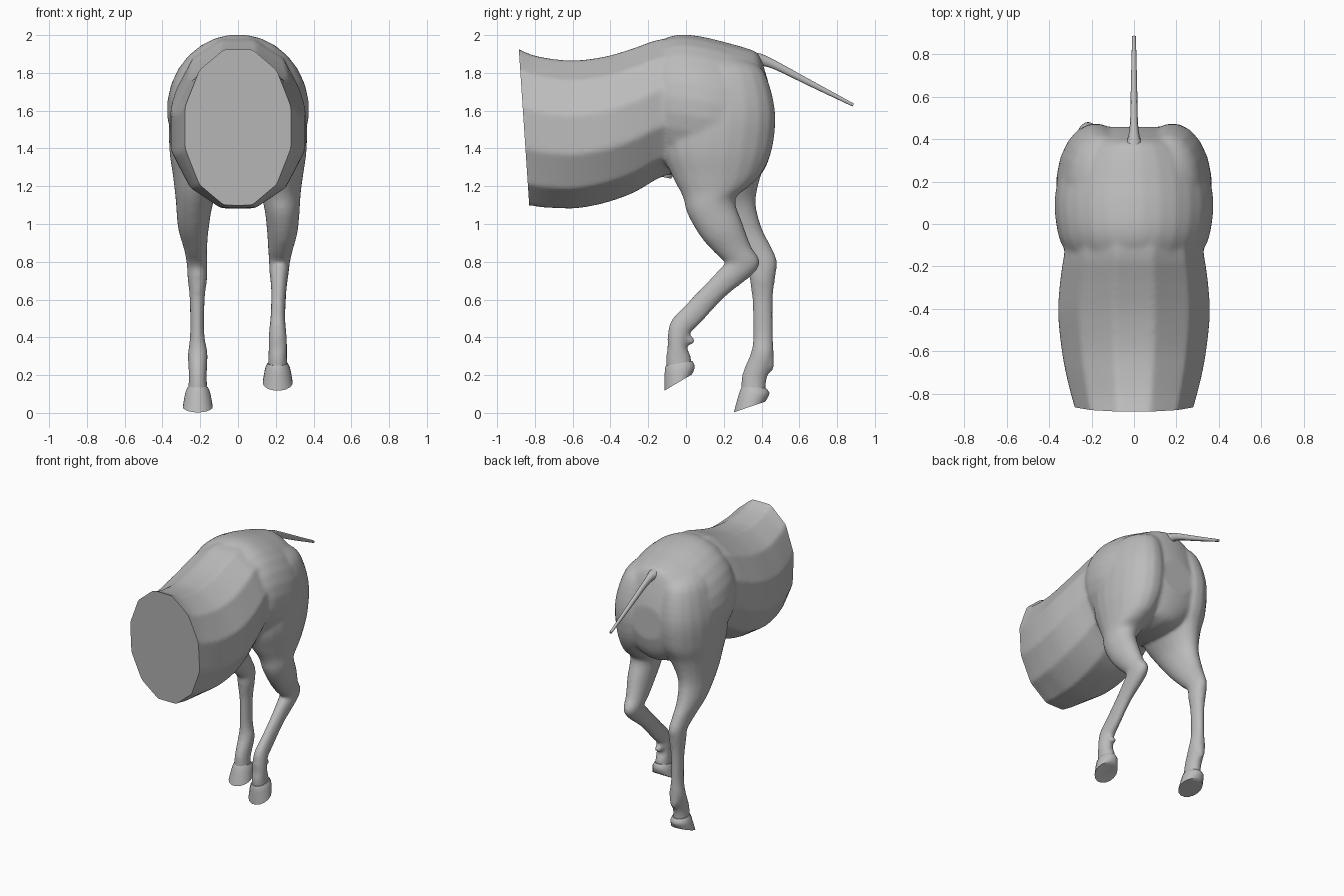
import bpy, bmesh, math

if "Cube" in bpy.data.objects:
    bpy.data.objects.remove(bpy.data.objects["Cube"])

grey = bpy.data.materials.new("plain grey")
grey.use_nodes = True
COL = (0.5, 0.5, 0.5, 1)
grey.diffuse_color = COL
grey.node_tree.nodes["Principled BSDF"].inputs["Base Color"].default_value = COL


def refine(rings, steps):
    """Catmull-Rom interpolation between rings."""
    pts = [rings[0]] + rings + [rings[-1]]
    out = []
    for i in range(1, len(pts) - 2):
        for s in range(steps):
            t = s / steps
            out.append([0.5 * (2 * b + (c - a) * t + (2 * a - 5 * b + 4 * c - d) * t * t
                               + (3 * b - a - 3 * c + d) * t ** 3)
                        for a, b, c, d in zip(*pts[i - 1:i + 3])])
    return out + [list(rings[-1])]


def loft(bm, rings, n=20, steps=4, side=1):
    """Ring = (y1, z1, y2, z2, centre x, half width): an oval spanning two points."""
    reach = math.cos(math.pi / n)
    loops = []
    for y1, z1, y2, z2, cx, w in refine(rings, steps):
        loop = []
        for k in range(n):
            t = 2 * math.pi * (k + 0.5) / n
            f = 0.5 + 0.5 * math.cos(t) / reach
            loop.append(bm.verts.new((side * cx + w * math.sin(t),
                                      y2 + (y1 - y2) * f, z2 + (z1 - z2) * f)))
        loops.append(loop)
    for a, b in zip(loops, loops[1:]):
        for k in range(n):
            bm.faces.new((a[k], a[(k + 1) % n], b[(k + 1) % n], b[k]))
    bm.faces.new(loops[0])
    bm.faces.new(loops[-1])


def finish(bm, name, angle=50):
    bmesh.ops.recalc_face_normals(bm, faces=bm.faces)
    me = bpy.data.meshes.new(name)
    bm.to_mesh(me)
    bm.free()
    me.materials.append(grey)
    ob = bpy.data.objects.new(name, me)
    bpy.context.collection.objects.link(ob)
    bpy.ops.object.select_all(action='DESELECT')
    ob.select_set(True)
    bpy.context.view_layer.objects.active = ob
    bpy.ops.object.shade_smooth_by_angle(angle=math.radians(angle))
    return ob


bm = bmesh.new()
# Barrel, overlong at the front so it can be cut flat
loft(bm, [(-.985, 1.97, -.93, 1.10, 0, .265), (-.885, 1.925, -.83, 1.10, 0, .29),
          (-.81, 1.893, -.77, 1.09, 0, .31),
          (-.70, 1.872, -.68, 1.085, 0, .335), (-.58, 1.865, -.57, 1.085, 0, .355),
          (-.42, 1.887, -.42, 1.115, 0, .37), (-.27, 1.932, -.27, 1.17, 0, .36),
          (-.13, 1.978, -.13, 1.25, 0, .338), (.05, 1.98, .05, 1.30, 0, .30)],
     n=12, steps=3)
# Rump
loft(bm, [(-.21, 1.92, -.19, 1.45, 0, .25), (-.11, 1.982, -.11, 1.29, 0, .335),
          (-.02, 2.002, -.02, 1.25, 0, .365), (.10, 1.988, .10, 1.22, 0, .376),
          (.22, 1.958, .22, 1.21, 0, .358), (.32, 1.93, .32, 1.22, 0, .315),
          (.385, 1.895, .385, 1.25, 0, .25), (.43, 1.77, .43, 1.32, 0, .20),
          (.458, 1.66, .458, 1.42, 0, .13)], n=28)
# Legs, sharing the same thigh
thigh = [(.05, 1.90, .33, 1.87, .13, .09), (-.04, 1.8, .415, 1.8, .16, .145),
         (-.10, 1.6, .470, 1.6, .180, .182), (-.125, 1.4, .455, 1.4, .185, .180),
         (-.07, 1.25, .40, 1.27, .200, .146)]
raised = [(-.018, 1.15, .335, 1.20, .222, .112), (.01, 1.05, .26, 1.13, .233, .095),
          (.08, .93, .30, 1.0, .235, .082), (.15, .85, .345, .88, .225, .066),
          (.205, .795, .390, .805, .22, .056), (.18, .765, .355, .735, .218, .052),
          (.11, .69, .20, .608, .216, .041), (.0, .575, .085, .483, .212, .039),
          (-.078, .49, .025, .425, .210, .043), (-.097, .41, .01, .385, .210, .049),
          (-.097, .345, .005, .345, .211, .050), (-.107, .29, .025, .30, .21, .050),
          (-.10, .21, .03, .235, .21, .053)]
standing = [(.0, 1.13, .368, 1.12, .228, .102), (.12, .98, .40, .98, .236, .082),
            (.24, .86, .45, .88, .225, .062), (.325, .78, .482, .80, .217, .055),
            (.335, .72, .470, .70, .215, .052), (.35, .6, .460, .6, .216, .040),
            (.355, .42, .460, .42, .216, .038), (.347, .33, .464, .31, .213, .052),
            (.315, .25, .445, .23, .213, .050), (.295, .19, .425, .17, .213, .048),
            (.29, .09, .42, .09, .213, .055)]
loft(bm, thigh + raised, side=1)
loft(bm, thigh + standing, side=-1)
# Spurs behind the fetlocks
loft(bm, [(-.03, .43, -.03, .365, .211, .035), (.047, .395, .047, .36, .211, .022)], n=10)
loft(bm, [(.41, .34, .41, .225, .213, .038), (.466, .30, .466, .22, .213, .025)], n=10, side=-1)
skin = finish(bm, "body_and_legs")

# Fuse everything into one soft skin
mod = skin.modifiers.new("fuse", 'REMESH')
mod.mode = 'VOXEL'
mod.voxel_size = 0.012
mod = skin.modifiers.new("soften", 'SMOOTH')
mod.factor = 0.5
mod.iterations = 10
for m in ("fuse", "soften"):
    bpy.ops.object.modifier_apply(modifier=m)

# Flat cut across the front of the barrel
bm = bmesh.new()
bm.from_mesh(skin.data)
cut = bmesh.ops.bisect_plane(bm, geom=bm.verts[:] + bm.edges[:] + bm.faces[:],
                             plane_co=(0, -.885, 1.925), plane_no=(0, -.825, -.055),
                             clear_outer=True)
bmesh.ops.edgeloop_fill(bm, edges=[e for e in cut["geom_cut"]
                                   if isinstance(e, bmesh.types.BMEdge)])
bmesh.ops.recalc_face_normals(bm, faces=bm.faces)
bm.to_mesh(skin.data)
bm.free()
bpy.ops.object.shade_smooth_by_angle(angle=math.radians(50))

# Hooves
hooves = {
    "left_hoof": (1, [(-.107, .25, .033, .275, .21, .054), (-.112, .228, .046, .25, .21, .066),
                      (-.113, .18, .04, .22, .21, .074), (-.114, .118, .03, .203, .21, .08)]),
    "right_hoof": (-1, [(.297, .14, .425, .13, .213, .054), (.285, .115, .442, .105, .213, .066),
                        (.270, .065, .432, .08, .213, .074), (.253, .003, .42, .06, .213, .08)]),
}
for name, (side, rings) in hooves.items():
    bm = bmesh.new()
    loft(bm, rings, n=16, steps=2, side=side)
    finish(bm, name, 40)

# Tail stub
bm = bmesh.new()
loft(bm, [(.31, 1.915, .33, 1.80, 0, .07), (.395, 1.902, .385, 1.835, 0, .034),
          (.48, 1.862, .465, 1.820, 0, .019), (.65, 1.768, .64, 1.736, 0, .015),
          (.888, 1.638, .882, 1.622, 0, .009)], n=10, steps=3)
finish(bm, "tail")

# Sheath under the belly
bm = bmesh.new()
loft(bm, [(-.10, 1.36, .02, 1.33, 0, .04), (-.13, 1.28, -.06, 1.26, 0, .04),
          (-.13, 1.25, -.08, 1.24, 0, .03)], n=10, steps=2)
finish(bm, "sheath")
